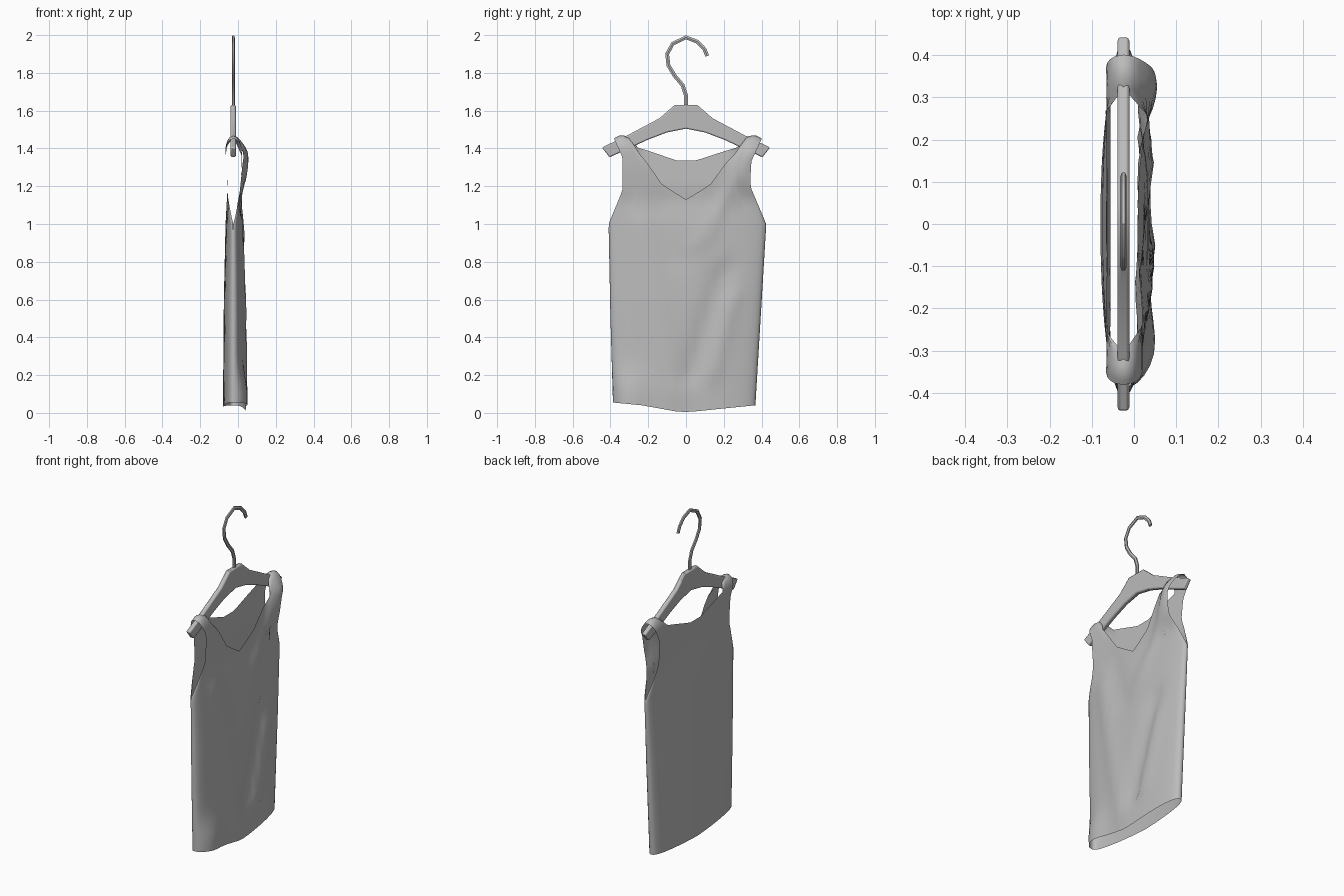
import bpy, bmesh, math

if "Cube" in bpy.data.objects:
    bpy.data.objects.remove(bpy.data.objects["Cube"], do_unlink=True)

grey = bpy.data.materials.new("plain grey")
grey.use_nodes = True
grey.diffuse_color = (0.5, 0.5, 0.5, 1)
grey.node_tree.nodes["Principled BSDF"].inputs["Base Color"].default_value = (0.5, 0.5, 0.5, 1)

CENTRE = -0.025  # plane of the hanger


def lerp(points, v):
    """Piecewise linear lookup in a list of (position, value) pairs."""
    if v <= points[0][0]:
        return points[0][1]
    for (a, fa), (b, fb) in zip(points, points[1:]):
        if v <= b:
            return fa + (fb - fa) * (v - a) / (b - a)
    return points[-1][1]


def finish(obj, angle=40):
    obj.data.materials.clear()
    obj.data.materials.append(grey)
    bpy.ops.object.select_all(action="DESELECT")
    obj.select_set(True)
    bpy.context.view_layer.objects.active = obj
    bpy.ops.object.shade_smooth_by_angle(angle=math.radians(angle))


def mesh_object(name, bm):
    mesh = bpy.data.meshes.new(name)
    bm.to_mesh(mesh)
    bm.free()
    obj = bpy.data.objects.new(name, mesh)
    bpy.context.collection.objects.link(obj)
    return obj


# Hanger body: mirrored outline with thickness and softened edges
half = [(0.06, 1.63), (0.14, 1.56), (0.3, 1.475), (0.445, 1.405),
        (0.405, 1.353), (0.2, 1.447), (0.1, 1.485)]
outline = half + [(0, 1.505)] + [(-y, z) for y, z in reversed(half)]
bm = bmesh.new()
face = bm.faces.new([bm.verts.new((CENTRE - 0.014, y, z)) for y, z in outline])
grown = bmesh.ops.extrude_face_region(bm, geom=[face])["geom"]
bmesh.ops.translate(bm, vec=(0.028, 0, 0),
                    verts=[g for g in grown if isinstance(g, bmesh.types.BMVert)])
bmesh.ops.recalc_face_normals(bm, faces=bm.faces)
hanger = mesh_object("hanger_body", bm)
bevel = hanger.modifiers.new("soft edges", "BEVEL")
bevel.width = 0.007
bevel.segments = 2
bevel.limit_method = "ANGLE"
bevel.angle_limit = math.radians(50)
finish(hanger)

# Hanger hook: bent wire
path = [(0, 1.61), (0, 1.68), (-0.018, 1.735), (-0.06, 1.785), (-0.093, 1.84),
        (-0.1, 1.9), (-0.07, 1.955), (0, 1.988), (0.06, 1.965), (0.098, 1.925), (0.112, 1.89)]
curve = bpy.data.curves.new("hanger_hook", "CURVE")
curve.dimensions = "3D"
curve.bevel_depth = 0.012
curve.bevel_resolution = 1
curve.use_fill_caps = True
wire = curve.splines.new("POLY")
wire.points.add(len(path) - 1)
for point, (y, z) in zip(wire.points, path):
    point.co = (0, y, z, 1)
hook = bpy.data.objects.new("hanger_hook", curve)
hook.location.x = CENTRE
hook.scale.x = 0.65
bpy.context.collection.objects.link(hook)
bpy.context.view_layer.objects.active = hook
hook.select_set(True)
bpy.ops.object.convert(target="MESH")
finish(bpy.context.view_layer.objects.active)

# Sleeveless top: side edges, openings and depth of the two panels
right_edge = [(0, 0.365), (0.5, 0.395), (1.0, 0.425), (1.2, 0.34), (1.33, 0.345), (1.46, 0.405)]
left_edge = [(0, 0.385), (0.5, 0.4), (1.0, 0.41), (1.18, 0.335), (1.35, 0.335), (1.46, 0.385)]
shoulder = [(0.79, 1.462), (0.9, 1.472), (1, 1.452)]
neck = {1: [(0, 1.13), (0.38, 1.21), (0.71, 1.37)] + shoulder,
        -1: [(0.15, 1.335), (0.71, 1.405)] + shoulder}
hem = {1: [(-1, 0.055), (-0.6, 0.04), (-0.1, 0.005), (0.05, 0.005), (1, 0.04)],
       -1: [(-1, 0.055), (0, 0.03), (1, 0.04)]}
depth = {1: [(0, 0.04), (0.6, 0.036), (1, 0.024), (1.13, 0.008), (1.3, 0.02), (1.42, 0.02)],
         -1: [(0, -0.08), (0.6, -0.075), (1, -0.066), (1.2, -0.055), (1.42, -0.068)]}
# Folds in the front cloth: start y, z, end y, z, height, width
folds = [(-0.33, 0.0, -0.33, 0.1, 0.045, 0.11), (0.33, 1.25, 0.33, 1.35, 0.025, 0.09),
         (0.03, 0.2, 0.2, 0.75, -0.02, 0.05), (0.13, 0.2, 0.24, 0.6, 0.014, 0.04),
         (-0.25, 1.0, -0.06, 0.1, 0.012, 0.05), (0.34, 1.38, 0.08, 0.9, 0.01, 0.04),
         (-0.15, 1.1, -0.05, 0.8, -0.008, 0.05)]


def fold_height(y, z):
    total = 0
    for ya, za, yb, zb, height, width in folds:
        dy, dz = yb - ya, zb - za
        t = max(0, min(1, ((y - ya) * dy + (z - za) * dz) / (dy * dy + dz * dz)))
        d2 = (y - ya - t * dy) ** 2 + (z - za - t * dz) ** 2
        total += height * math.exp(-d2 / width ** 2)
    return total


def cloth_point(side, s, t):
    low, top = lerp(hem[side], s), lerp(neck[side], abs(s))
    z = low + (top - low) * t
    y = s * lerp(right_edge if s > 0 else left_edge, z)
    x = lerp(depth[side], z)
    if side > 0:
        x += fold_height(y, z)
    # Closed side seam below the armhole, open above it
    closed = max(0, 1 - s * s) ** 0.4
    opened = max(0, min(1, (z - 1.0) / 0.17))
    spread = closed + (1 - closed) * opened
    # Straps wrap over the hanger arms
    if abs(s) > 0.75 and z > 1.38:
        spread *= math.sqrt(max(0, 1 - ((z - 1.38) / (top - 1.38)) ** 2))
    return (CENTRE + (x - CENTRE) * spread, y, z)


COLUMNS, ROWS = 12, 36
bm = bmesh.new()
for side in (1, -1):
    grid = [[bm.verts.new(cloth_point(side, math.sin(math.pi / 2 * c / COLUMNS),
                                      1 - (1 - r / ROWS) ** 1.4))
             for c in range(-COLUMNS, COLUMNS + 1)] for r in range(ROWS + 1)]
    for lower, upper in zip(grid, grid[1:]):
        for c in range(2 * COLUMNS):
            quad = [lower[c], lower[c + 1], upper[c + 1], upper[c]]
            bm.faces.new(quad if side > 0 else quad[::-1])
bmesh.ops.remove_doubles(bm, verts=bm.verts, dist=0.0005)
finish(mesh_object("sleeveless_top", bm), 60)
